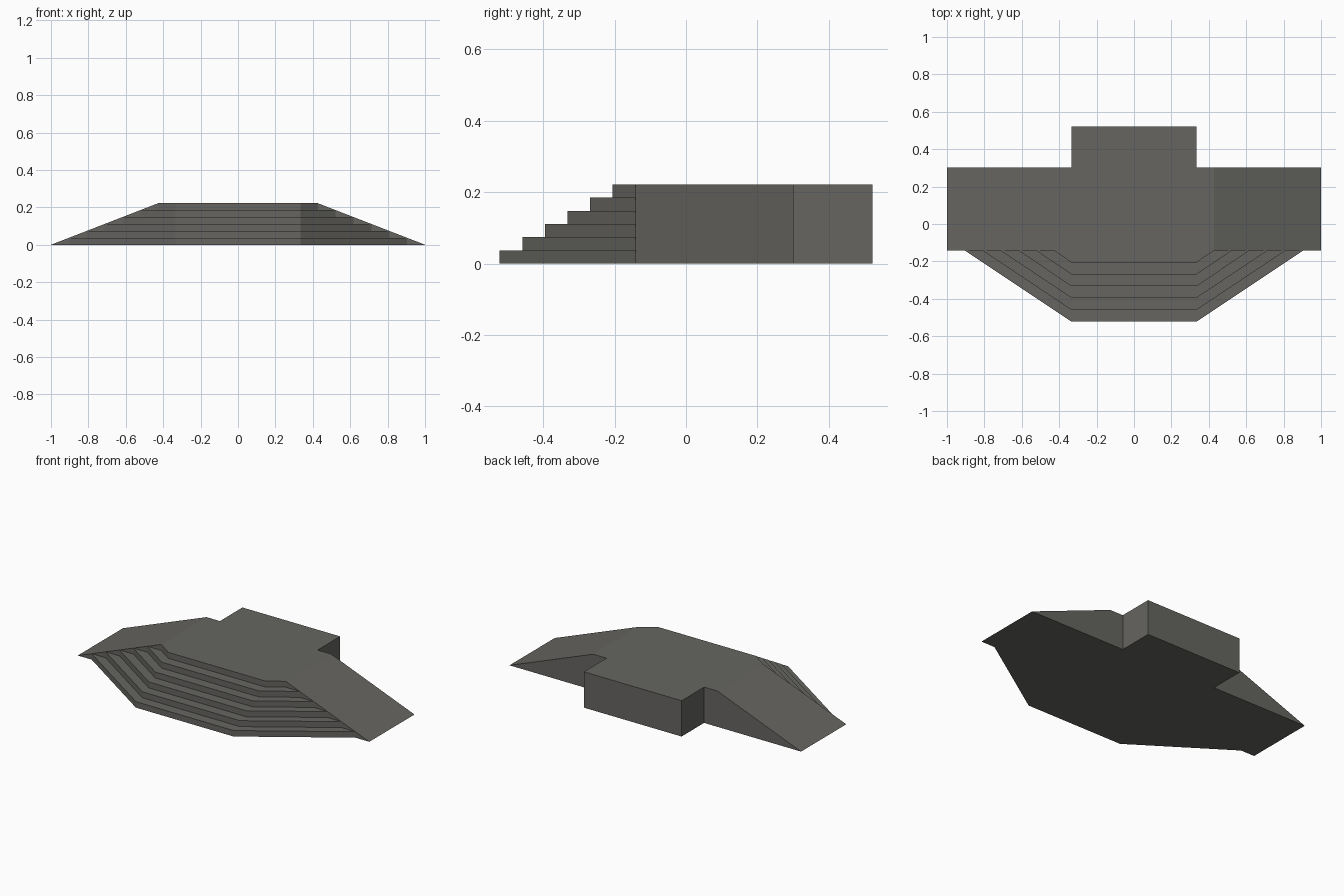
import bpy, bmesh

if "Cube" in bpy.data.objects:
    bpy.data.objects.remove(bpy.data.objects["Cube"])

H = 0.222                      # platform height
N = 6                          # number of steps
TOP_X, BLOCK_X = 0.427, 0.335  # half widths of ramp top and centre block
Y_FRONT, Y_RAMP, Y_BACK, Y_END = -0.522, -0.142, 0.301, 0.522

stone = bpy.data.materials.new("dark grey stone")
stone.diffuse_color = (0.133, 0.13, 0.12, 1)
stone.use_nodes = True
stone.node_tree.nodes["Principled BSDF"].inputs["Base Color"].default_value = stone.diffuse_color


def make(name, faces):
    """Build an object from a list of face corner loops."""
    bm = bmesh.new()
    for f in faces:
        bm.faces.new([bm.verts.new(p) for p in f])
    bmesh.ops.remove_doubles(bm, verts=bm.verts, dist=1e-5)
    bmesh.ops.recalc_face_normals(bm, faces=bm.faces)
    # open shells: make sure the top face points up
    top = max(bm.faces, key=lambda f: f.calc_center_median().z)
    if top.normal.z < 0:
        bmesh.ops.reverse_faces(bm, faces=bm.faces)
    me = bpy.data.meshes.new(name)
    bm.to_mesh(me)
    bm.free()
    me.materials.append(stone)
    ob = bpy.data.objects.new(name, me)
    bpy.context.collection.objects.link(ob)
    return ob


def ramp_x(k):
    """Half width of the ramp at the height of step k."""
    return 1 + (TOP_X - 1) * k / N


# Side ramps: trapezoid swept front to back, open where steps and block join
outline = [(-1, 0), (1, 0), (TOP_X, H), (-TOP_X, H)]
ramp = []
for (x0, z0), (x1, z1) in zip(outline, outline[1:] + outline[:1]):
    ramp.append([(x0, Y_RAMP, z0), (x1, Y_RAMP, z1), (x1, Y_BACK, z1), (x0, Y_BACK, z0)])
for s in (-1, 1):
    ramp.append([(s * x, Y_BACK, z) for x, z in
                 ((BLOCK_X, 0), (1, 0), (TOP_X, H), (BLOCK_X, H))])
    for k in range(N):
        a, b = s * ramp_x(k), s * ramp_x(k + 1)
        ramp.append([(a, Y_RAMP, H * k / N), (b, Y_RAMP, H * k / N),
                     (b, Y_RAMP, H * (k + 1) / N)])
make("side_ramps", ramp)

# Front steps: splayed outline repeated as risers and treads
rows = []
for k in range(N):
    x = ramp_x(k + 1)
    y = Y_FRONT + (Y_RAMP - Y_FRONT) * k / N
    line = [(-x, Y_RAMP), (-BLOCK_X, y), (BLOCK_X, y), (x, Y_RAMP)]
    for z in (H * k / N, H * (k + 1) / N):
        rows.append([(px, py, z) for px, py in line])
steps = [rows[0], rows[-1]]
for lo, hi in zip(rows, rows[1:]):
    for i in range(3):
        steps.append([lo[i], lo[i + 1], hi[i + 1], hi[i]])
make("front_steps", steps)

# Rear block: box without the face that meets the ramps
b = [(-BLOCK_X, Y_BACK), (-BLOCK_X, Y_END), (BLOCK_X, Y_END), (BLOCK_X, Y_BACK)]
block = [[(x, y, z) for x, y in b] for z in (0, H)]
for p, q in zip(b, b[1:]):
    block.append([(*p, 0), (*q, 0), (*q, H), (*p, H)])
make("rear_block", block)
